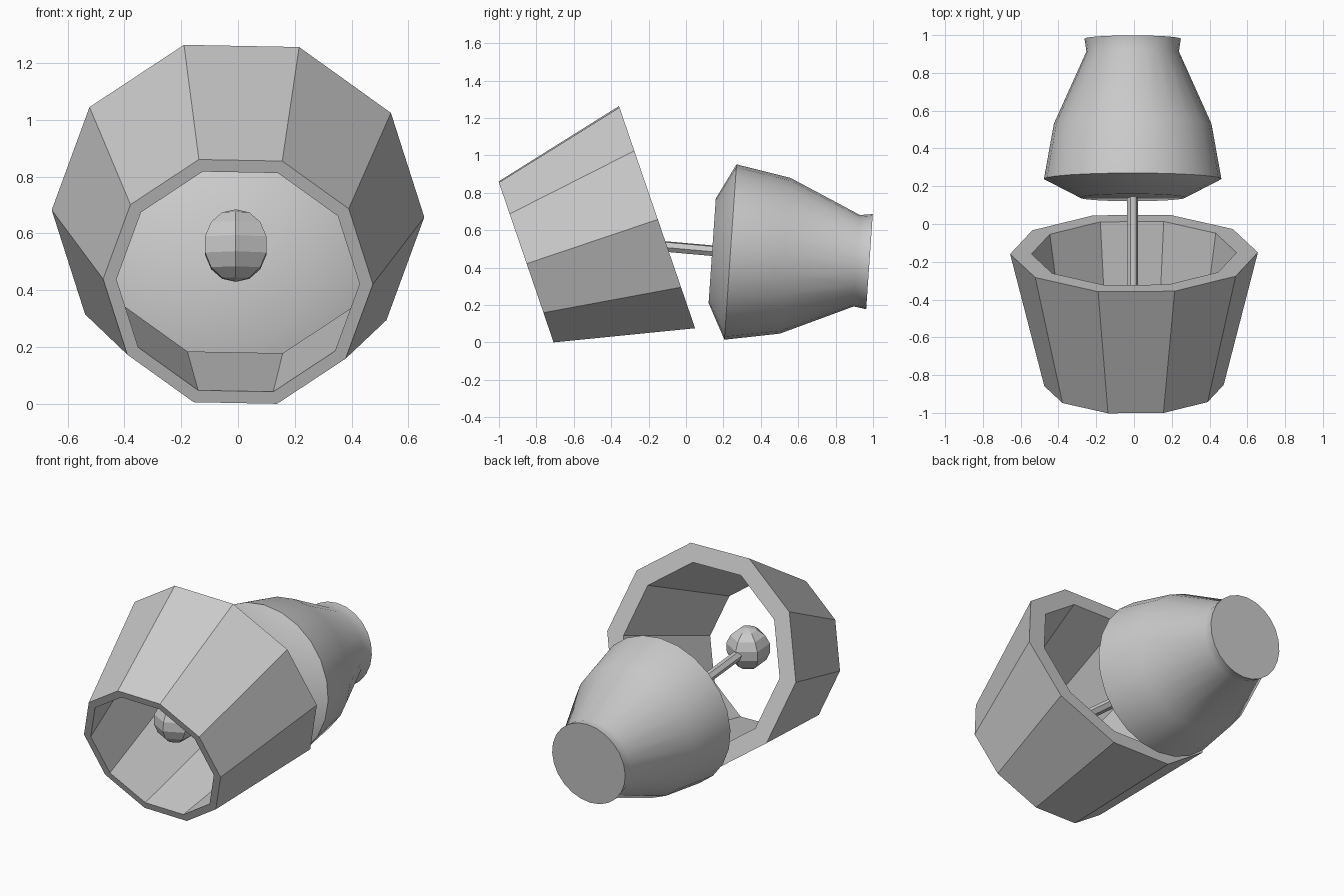
import bpy, bmesh
from math import sin, cos, pi, radians, atan2
from mathutils import Vector

if "Cube" in bpy.data.objects:
    bpy.data.objects.remove(bpy.data.objects["Cube"])


def lathe(name, profile, sides, origin, tilt, phase=0.0, loop=False, smooth=None):
    """Spin (radius, distance) points round an axis running back (+y), tilted up by tilt degrees."""
    bm = bmesh.new()
    rings = [[bm.verts.new((r * cos(phase + 2 * pi * i / sides),
                            r * sin(phase + 2 * pi * i / sides), t))
              for i in range(sides)] for r, t in profile]
    pairs = list(zip(rings, rings[1:]))
    if loop:
        pairs.append((rings[-1], rings[0]))
    else:
        bm.faces.new(rings[0])
        bm.faces.new(rings[-1])
    for a, b in pairs:
        for i in range(sides):
            j = (i + 1) % sides
            bm.faces.new((a[i], a[j], b[j], b[i]))
    return finish(name, bm, origin, radians(tilt - 90), smooth)


def finish(name, bm, origin, rot_x=0.0, smooth=None):
    bmesh.ops.recalc_face_normals(bm, faces=bm.faces)
    mesh = bpy.data.meshes.new(name)
    bm.to_mesh(mesh)
    bm.free()
    ob = bpy.data.objects.new(name, mesh)
    ob.location = origin
    ob.rotation_euler.x = rot_x
    bpy.context.collection.objects.link(ob)
    if smooth:
        bpy.ops.object.select_all(action='DESELECT')
        ob.select_set(True)
        bpy.context.view_layer.objects.active = ob
        bpy.ops.object.shade_smooth_by_angle(angle=radians(smooth))
    return ob


# Ten-sided tapered sleeve, open at both ends, thicker at the wide end
lathe("tapered_sleeve", [(0.475, 0), (0.656, 0.74), (0.543, 0.74), (0.428, 0)],
      10, (0, -0.855, 0.43), 18.9, phase=radians(1.15), loop=True)

# Smooth rounded body with a flared end cap
lathe("rounded_body", [(0.28, 0), (0.47, 0.098), (0.417, 0.392), (0.245, 0.775), (0.255, 0.843)],
      24, (-0.007, 0.14, 0.49), -3.95, smooth=40)

# Thin rod joining the body to the knob
knob = Vector((-0.008, -0.61, 0.557))
base = Vector((-0.007, 0.20, 0.485))
d = base - knob
lathe("rod", [(0.03, 0), (0.03, d.length)], 6, knob, atan2(d.z, d.y) * 180 / pi,
      phase=radians(10))

# Low-poly knob at the rod's tip
bm = bmesh.new()
bmesh.ops.create_uvsphere(bm, u_segments=6, v_segments=7, radius=0.128)
finish("knob", bm, knob, radians(-4))
